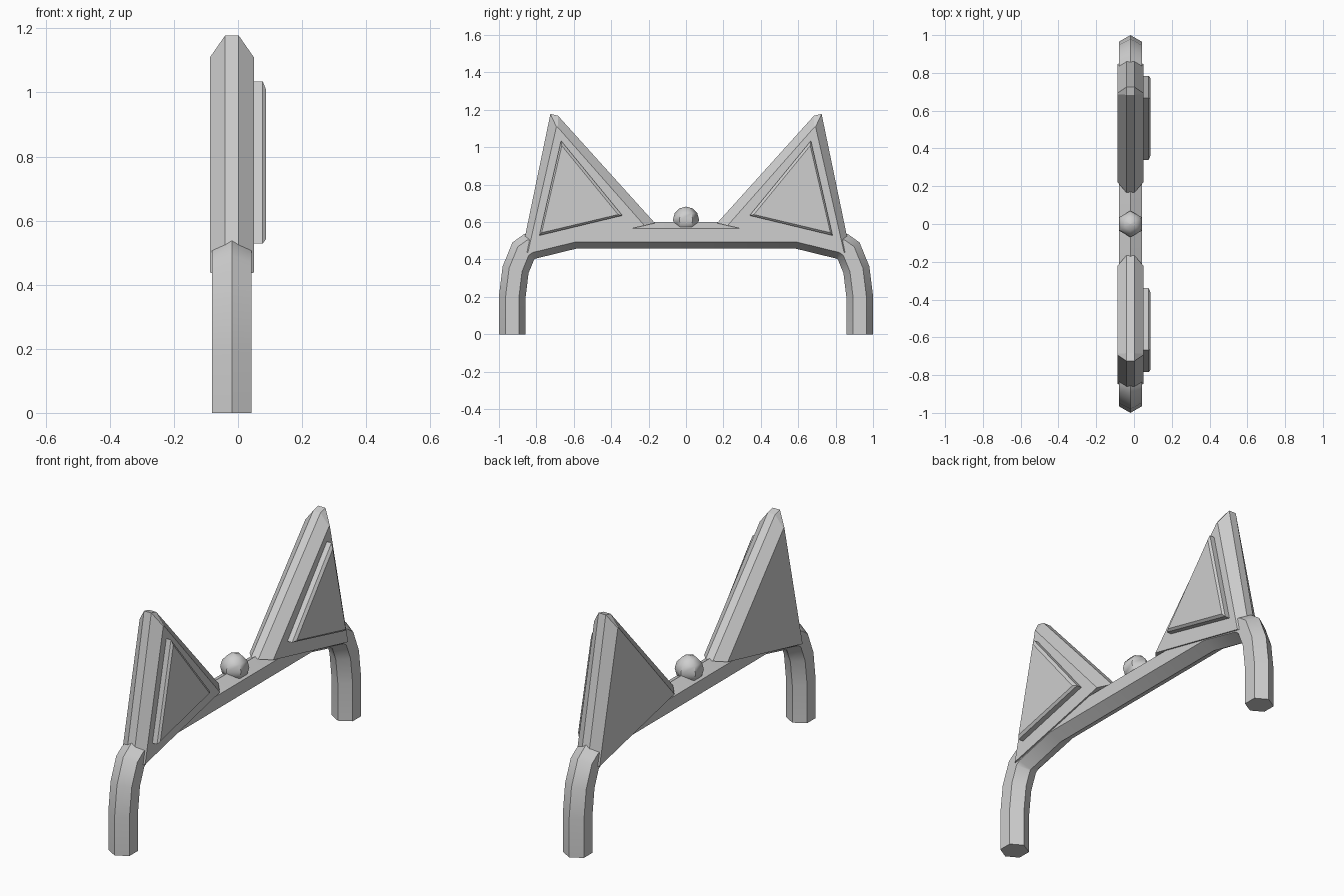
import bpy, bmesh, math
from mathutils import Vector

if "Cube" in bpy.data.objects:
    bpy.data.objects.remove(bpy.data.objects["Cube"])

CX = -0.019  # mid plane of the headband

grey = bpy.data.materials.new("plain grey")
grey.diffuse_color = (0.62, 0.62, 0.62, 1)
grey.use_nodes = True
grey.node_tree.nodes["Principled BSDF"].inputs["Base Color"].default_value = grey.diffuse_color


def loft(name, rings, smooth=None):
    """Skin a list of equal-length point rings and cap both ends."""
    bm = bmesh.new()
    rows = [[bm.verts.new(p) for p in ring] for ring in rings]
    n = len(rows[0])
    for a, b in zip(rows, rows[1:]):
        for i in range(n):
            j = (i + 1) % n
            bm.faces.new((a[i], a[j], b[j], b[i]))
    bm.faces.new(rows[0])
    bm.faces.new(rows[-1])
    bmesh.ops.remove_doubles(bm, verts=bm.verts, dist=0.0005)
    bmesh.ops.recalc_face_normals(bm, faces=bm.faces)
    me = bpy.data.meshes.new(name)
    bm.to_mesh(me)
    bm.free()
    me.materials.append(grey)
    ob = bpy.data.objects.new(name, me)
    bpy.context.collection.objects.link(ob)
    if smooth:
        bpy.ops.object.select_all(action='DESELECT')
        ob.select_set(True)
        bpy.context.view_layer.objects.active = ob
        bpy.ops.object.shade_smooth_by_angle(angle=math.radians(smooth))
    return ob


# headband: six-sided tube along a mirrored path (y, z)
half = [(0.929, 0), (0.929, 0.2), (0.911, 0.345), (0.87, 0.445),
        (0.835, 0.470), (0.59, 0.53)]
path = [Vector(p) for p in half] + [Vector((-y, z)) for y, z in reversed(half)]
rings = []
for i, p in enumerate(path):
    d0 = (p - path[max(i - 1, 0)]).normalized() if i else (path[1] - p).normalized()
    d1 = (path[i + 1] - p).normalized() if i < len(path) - 1 else d0
    t = (d0 + d1).normalized()
    nrm = Vector((-t.y, t.x)) / max(t.dot(d0), 0.5)
    ring = []
    for k in range(6):
        a = k * math.pi / 3
        q = p + nrm * 0.071 * math.cos(a)
        ring.append((CX + 0.071 * math.sin(a), q.x, q.y))
    rings.append(ring)
loft("headband", rings, 35)

# bead in the middle of the band, six sides with points towards +-y
R = 0.07
bead = []
for k in range(7):
    a = math.pi * k / 6
    r = R * math.sin(a)
    bead.append([(CX + r * math.sin(s * math.pi / 3), r * math.cos(s * math.pi / 3),
                  0.612 + R * math.cos(a)) for s in range(6)])
# poles collapse to a point, so keep a tiny ring to cap
for idx, sgn in ((0, 1), (6, -1)):
    bead[idx] = [(CX + 0.002 * math.sin(s * math.pi / 3), 0.002 * math.cos(s * math.pi / 3),
                  0.612 + sgn * R) for s in range(6)]
loft("bead", bead, 50)

# ears: wide outline in the middle, smaller outline on both flat sides
rim = [(0.684, 1.168), (0.725, 1.178), (0.88, 0.43), (0.166, 0.594)]
side = [(0.686, 1.107), (0.693, 1.109), (0.845, 0.438), (0.222, 0.581)]
# raised inner-ear panel with a small chamfer
panel = [(0.668, 1.035), (0.784, 0.528), (0.34, 0.635)]
panel_top = [(0.664, 1.008), (0.772, 0.543), (0.363, 0.64)]


def ring_at(x, pts, s):
    return [(x, s * y, z) for y, z in pts]


for label, s in (("left", 1), ("right", -1)):
    loft(label + "_ear", [ring_at(-0.088, side, s), ring_at(-0.04, rim, s),
                          ring_at(0.002, rim, s), ring_at(0.05, side, s)])
    loft(label + "_inner_ear_panel", [ring_at(0.045, panel, s), ring_at(0.077, panel, s),
                                      ring_at(0.088, panel_top, s)])
